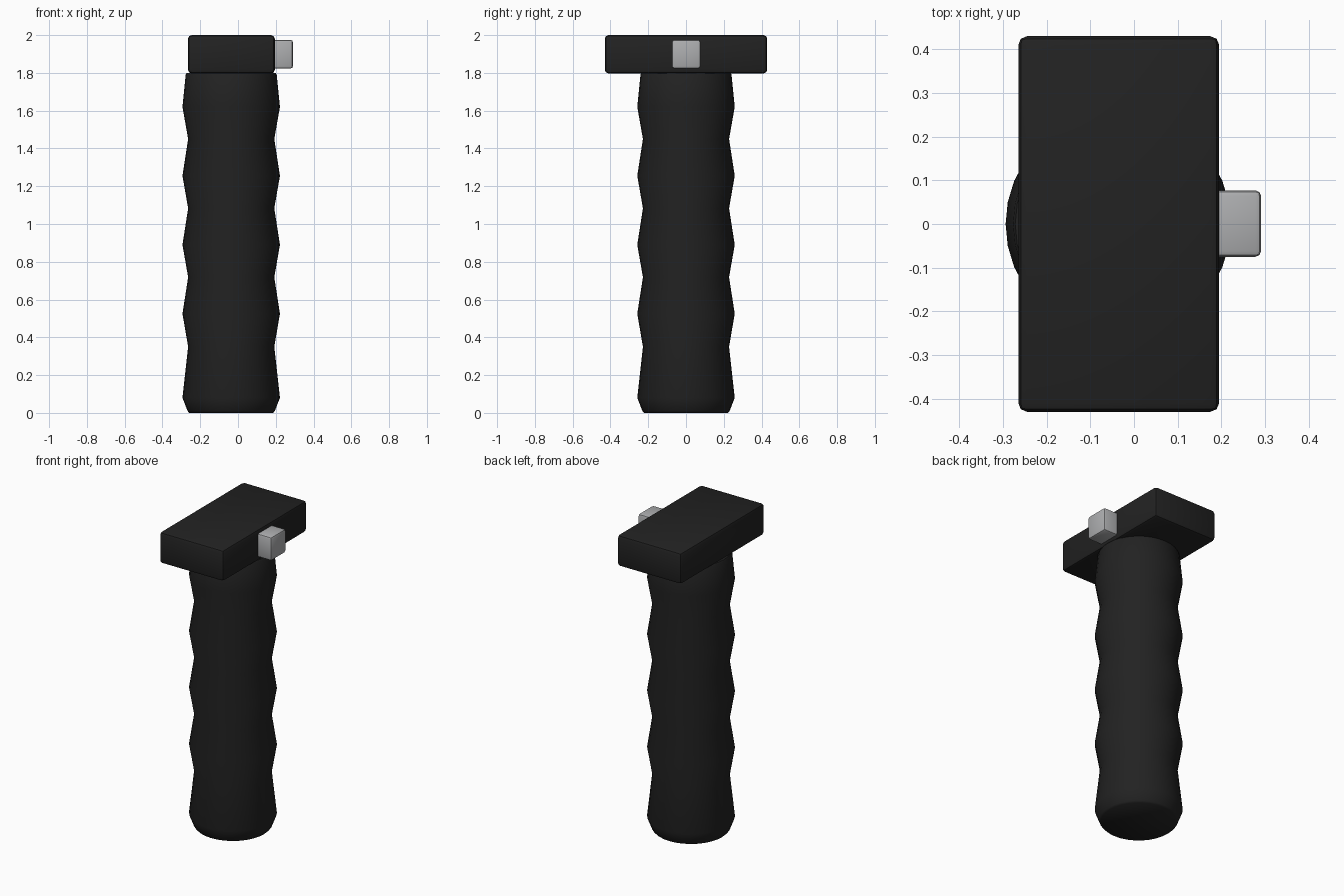
import bpy, bmesh, math

if "Cube" in bpy.data.objects:
    bpy.data.objects.remove(bpy.data.objects["Cube"])

def material(name, c):
    m = bpy.data.materials.new(name)
    m.diffuse_color = (*c, 1)
    m.use_nodes = True
    m.node_tree.nodes["Principled BSDF"].inputs["Base Color"].default_value = m.diffuse_color
    return m

black = material("black rubber", (0.016, 0.016, 0.016))
grey = material("light grey metal", (0.42, 0.425, 0.435))

def finish(name, bm, mat, angle):
    bmesh.ops.recalc_face_normals(bm, faces=bm.faces[:])
    me = bpy.data.meshes.new(name)
    bm.to_mesh(me)
    bm.free()
    me.materials.append(mat)
    ob = bpy.data.objects.new(name, me)
    bpy.context.collection.objects.link(ob)
    bpy.ops.object.select_all(action='DESELECT')
    ob.select_set(True)
    bpy.context.view_layer.objects.active = ob
    bpy.ops.object.shade_smooth_by_angle(angle=math.radians(angle))
    return ob

def box(name, lo, hi, bevel, mat):
    bm = bmesh.new()
    bmesh.ops.create_cube(bm, size=1)
    for v in bm.verts:
        v.co = [(a + b) / 2 + c * (b - a) for a, b, c in zip(lo, hi, v.co)]
    bmesh.ops.bevel(bm, geom=bm.edges[:], offset=bevel, segments=2,
                    profile=0.5, affect='EDGES', clamp_overlap=True)
    return finish(name, bm, mat, 30)

def lathe(name, profile, cx, mat, sides=32):
    bm = bmesh.new()
    rings = []
    for r, z in profile:
        rings.append([bm.verts.new((cx + r * math.cos(2 * math.pi * i / sides),
                                    r * math.sin(2 * math.pi * i / sides), z))
                      for i in range(sides)])
    for a, b in zip(rings, rings[1:]):
        for i in range(sides):
            j = (i + 1) % sides
            bm.faces.new((a[i], a[j], b[j], b[i]))
    bm.faces.new(rings[0][::-1])
    bm.faces.new(rings[-1])
    return finish(name, bm, mat, 50)

# Handle with finger grooves: wide and narrow rings alternate
profile = [(0.222, 0.0), (0.231, 0.01), (0.258, 0.08)]
for narrow, wide in ((0.35, 0.525), (0.718, 0.89), (1.083, 1.255), (1.45, 1.62)):
    profile += [(0.228, narrow), (0.258, wide)]
profile += [(0.241, 1.79), (0.236, 1.80)]
lathe("grip", profile, -0.036, black)

# Head block and the side button
box("head_block", (-0.265, -0.43, 1.797), (0.195, 0.43, 2.0), 0.02, black)
box("side_button", (0.14, -0.075, 1.823), (0.291, 0.077, 1.975), 0.013, grey)
